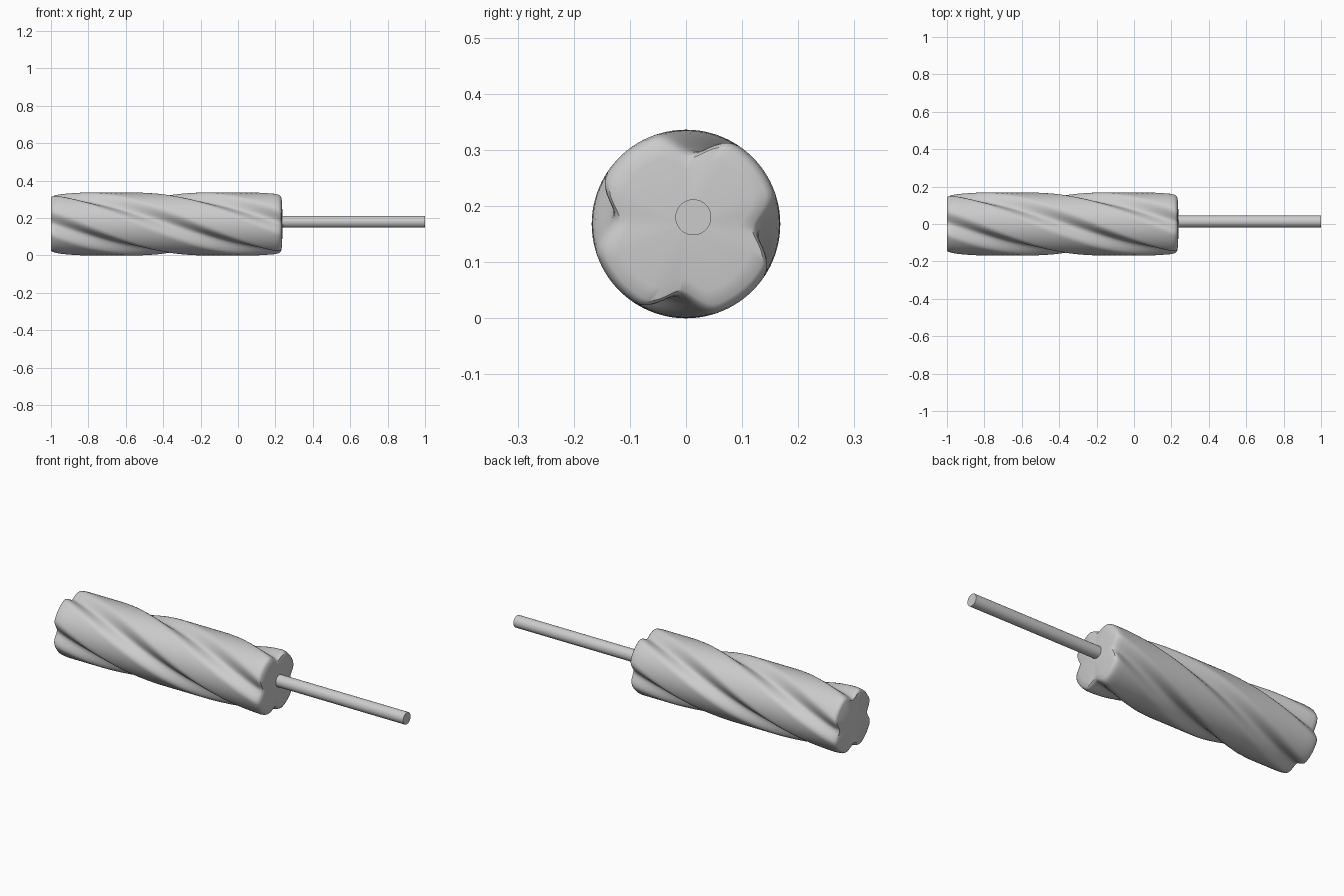
import bpy, bmesh, math

if "Cube" in bpy.data.objects:
    bpy.data.objects.remove(bpy.data.objects["Cube"])

R = 0.168          # lobe radius
DEPTH = 0.038      # groove depth
HALF = math.radians(26)   # groove half width
X0, X1 = -1.0, 0.24
SIDES = 96


def radius(angle):
    # round section with four smooth grooves
    q = math.pi / 2
    d = abs((angle + q / 2) % q - q / 2)
    return R - (DEPTH * math.cos(q * d / HALF) ** 2 if d < HALF else 0)


def finish(obj, angle):
    bpy.ops.object.select_all(action='DESELECT')
    obj.select_set(True)
    bpy.context.view_layer.objects.active = obj
    bpy.ops.object.shade_smooth_by_angle(angle=math.radians(angle))


# Twisted fluted body: stations of (x, scale), softened at both ends
stations = [(-1.0, 0.90), (-0.996, 0.94), (-0.988, 0.975), (-0.975, 0.99)]
stations += [(-0.95 + i * (1.15 / 40), 1.0) for i in range(41)]
stations += [(0.215, 0.985), (0.224, 0.96), (0.231, 0.91), (0.235, 0.75)]

bm = bmesh.new()
rings = []
for x, s in stations:
    twist = math.radians(-5) + (x - 0.22) * math.radians(90) / 0.62
    ring = []
    for i in range(SIDES):
        a = 2 * math.pi * i / SIDES
        r = radius(a) * s
        ring.append(bm.verts.new((x, r * math.cos(a + twist), R + r * math.sin(a + twist))))
    rings.append(ring)
for lo, hi in zip(rings, rings[1:]):
    for i in range(SIDES):
        j = (i + 1) % SIDES
        bm.faces.new((lo[i], lo[j], hi[j], hi[i]))

# End caps: flat at the back, slightly domed at the stick
for ring, x in ((rings[0], X0), (rings[-1], X1)):
    c = bm.verts.new((x, 0, R))
    for i in range(SIDES):
        bm.faces.new((ring[i], ring[(i + 1) % SIDES], c))
bmesh.ops.recalc_face_normals(bm, faces=bm.faces)
mesh = bpy.data.meshes.new("twisted_body")
bm.to_mesh(mesh)
bm.free()
body = bpy.data.objects.new("twisted_body", mesh)
bpy.context.collection.objects.link(body)
finish(body, 35)

# Stick, set slightly off the body axis
bpy.ops.mesh.primitive_cylinder_add(vertices=32, radius=0.032, depth=0.8,
                                    location=(0.6, 0.013, 0.18),
                                    rotation=(0, math.pi / 2, 0))
stick = bpy.context.object
stick.name = "stick"
finish(stick, 30)
